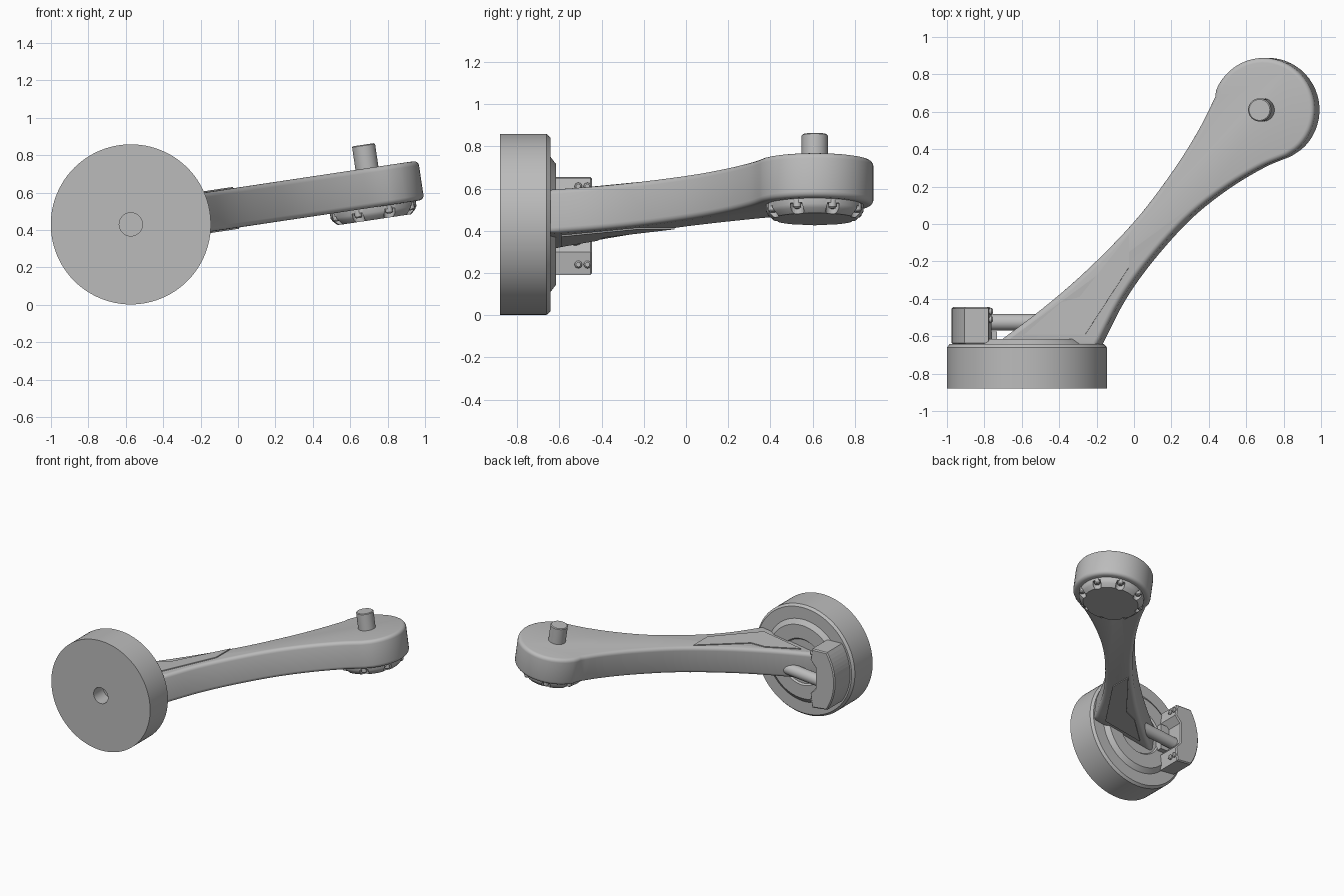
import bpy, bmesh
from math import radians, pi, sin, cos
from mathutils import Matrix, Vector

if "Cube" in bpy.data.objects:
    bpy.data.objects.remove(bpy.data.objects["Cube"])

grey = bpy.data.materials.new("plain grey")
grey.use_nodes = True
grey.diffuse_color = (0.5, 0.5, 0.5, 1)
grey.node_tree.nodes["Principled BSDF"].inputs["Base Color"].default_value = (0.5, 0.5, 0.5, 1)

# Arm frame: tilted up towards the far end.  Hub frame: local z runs along +y.
ARM = Matrix.Translation((0, 0, 0.52)) @ Matrix.Rotation(radians(-8.5), 4, 'Y')
HUB = Matrix.Translation((-0.573, 0, 0.43)) @ Matrix.Rotation(radians(-90), 4, 'X')
HALF = 0.106          # half the arm thickness
HEAD = Vector((0.713, 0.61, 0))
HEAD_R = 0.278


def finish(name, bm, matrix):
    bmesh.ops.recalc_face_normals(bm, faces=bm.faces)
    mesh = bpy.data.meshes.new(name)
    bm.to_mesh(mesh)
    bm.free()
    mesh.materials.append(grey)
    ob = bpy.data.objects.new(name, mesh)
    ob.matrix_world = matrix
    bpy.context.collection.objects.link(ob)
    return ob


def smooth(ob, angle=30):
    bpy.ops.object.select_all(action='DESELECT')
    ob.select_set(True)
    bpy.context.view_layer.objects.active = ob
    bpy.ops.object.shade_smooth_by_angle(angle=radians(angle))


def prism(name, points, low, high, matrix, bevel=0, segments=1):
    """Extrude an outline along local z, optionally rounding its rims."""
    bm = bmesh.new()
    base = bm.faces.new([bm.verts.new((x, y, low)) for x, y in points])
    ext = bmesh.ops.extrude_face_region(bm, geom=[base])
    bmesh.ops.translate(bm, vec=(0, 0, high - low),
                        verts=[v for v in ext["geom"] if isinstance(v, bmesh.types.BMVert)])
    if bevel:
        rims = [e for e in bm.edges if abs(e.verts[0].co.z - e.verts[1].co.z) < 1e-5]
        bmesh.ops.bevel(bm, geom=rims, offset=bevel, segments=segments,
                        profile=0.5, affect='EDGES')
    return finish(name, bm, matrix)


def lathe(name, profile, matrix, sides=64):
    """Turn (radius, height) points round local z; the ends are capped."""
    bm = bmesh.new()
    rings = [[bm.verts.new((r * cos(2 * pi * i / sides), r * sin(2 * pi * i / sides), h))
              for i in range(sides)] for r, h in profile]
    for a, b in zip(rings, rings[1:]):
        for i in range(sides):
            j = (i + 1) % sides
            bm.faces.new((a[i], a[j], b[j], b[i]))
    bm.faces.new(rings[0])
    bm.faces.new(rings[-1])
    ob = finish(name, bm, matrix)
    smooth(ob)
    return ob


def curve_through(points, steps=5):
    """Smooth open curve through a few points."""
    p = [Vector(q) for q in points]
    p = [2 * p[0] - p[1]] + p + [2 * p[-1] - p[-2]]
    out = []
    for a, b, c, d in zip(p, p[1:], p[2:], p[3:]):
        for k in range(steps):
            t = k / steps
            out.append(0.5 * (2 * b + (c - a) * t + (2 * a - 5 * b + 4 * c - d) * t * t
                              + (3 * b - a - 3 * c + d) * t ** 3))
    return out + [p[-2]]


# Wheel drum with front bore, stepped back and shallow central recess
lathe("wheel_drum", [(0.062, -0.76), (0.062, -0.88), (0.428, -0.88), (0.428, -0.66),
                     (0.412, -0.642), (0.32, -0.642), (0.285, -0.615), (0.18, -0.615),
                     (0.17, -0.627)], HUB, 96)

# Arm: waisted outline ending in a round head
left_side = curve_through([(-0.76, -0.66), (-0.48, -0.45), (-0.235, -0.24),
                           (0.02, 0.02), (0.22, 0.28), (0.36, 0.5), (0.452, 0.68)])
right_side = curve_through([(0.84, 0.363), (0.69, 0.3), (0.49, 0.18), (0.29, 0.02),
                            (0.09, -0.2), (-0.06, -0.41), (-0.19, -0.66)])
start, end, steps = radians(158), radians(-57), 32
head_arc = [(HEAD.x + HEAD_R * cos(start + (end - start) * i / steps),
             HEAD.y + HEAD_R * sin(start + (end - start) * i / steps))
            for i in range(steps)]
outline = [tuple(v) for v in left_side] + head_arc + [tuple(v) for v in right_side]
smooth(prism("swing_arm", outline, -HALF, HALF, ARM, 0.026, 4), 35)

# Thin raised panels on both faces of the arm
panel = [(-0.575, -0.59), (-0.247, -0.59), (-0.01, -0.23), (-0.01, -0.055),
         (-0.277, -0.39), (-0.378, -0.42)]
for name, low, high in (("upper_panel", HALF - 0.002, HALF + 0.007),
                        ("lower_panel", -HALF - 0.007, -HALF + 0.002)):
    prism(name, panel, low, high, ARM)

# Pivot pin on top of the head
HEAD_FRAME = ARM @ Matrix.Translation(HEAD)
lathe("pivot_pin", [(0.062, 0.09), (0.062, 0.228), (0.056, 0.233)], HEAD_FRAME, 40)

# Tapered cap under the head, with eight pockets cut in its rim for bolts
cap = lathe("bearing_cap", [(0.232, -0.09), (0.232, -0.132), (0.222, -0.15), (0.198, -0.172)],
            HEAD_FRAME, 64)
bm = bmesh.new()
spots = []
for i in range(8):
    a = radians(22.5 + 45 * i)
    spots.append(Matrix.Translation((0.218 * cos(a), 0.218 * sin(a), 0)))
    bmesh.ops.create_cone(bm, cap_ends=True, segments=20, radius1=0.032, radius2=0.032,
                          depth=0.1, matrix=spots[-1] @ Matrix.Translation((0, 0, -0.175)))
cutter = finish("pocket_cutter", bm, HEAD_FRAME)
cutter.hide_render = True
cutter.hide_set(True)
cut = cap.modifiers.new("pockets", 'BOOLEAN')
cut.operation = 'DIFFERENCE'
cut.object = cutter
for i, spot in enumerate(spots):
    lathe(f"cap_bolt_{i + 1}", [(0.019, -0.11), (0.019, -0.144), (0.013, -0.151)],
          HEAD_FRAME @ spot, 16)

# Brake caliper: outer side follows the drum, inner side is angled
outer = [(-0.402 * cos(radians(t)), 0.402 * sin(radians(t))) for t in range(-34, 35, 4)]
inner = [(-0.205, 0.24), (-0.19, 0.13), (-0.235, 0.08), (-0.235, -0.08),
         (-0.19, -0.13), (-0.205, -0.22)]
prism("brake_caliper", outer + inner, -0.645, -0.445, HUB, 0.008)
prism("caliper_bracket", [(-0.24, -0.1), (-0.16, -0.1), (-0.16, 0.1), (-0.24, 0.1)],
      -0.63, -0.575, HUB)

# Pairs of bolts on the inner side of the caliper
for i, (y, z) in enumerate([(y, z) for z in (0.24, 0.61) for y in (-0.51, -0.467)]):
    lathe(f"caliper_bolt_{i + 1}", [(0.018, -0.03), (0.018, 0.008), (0.011, 0.016)],
          Matrix.Translation((-0.77, y, z)) @ Matrix.Rotation(radians(90), 4, 'Y'), 16)

# Rod joining the caliper to the arm
ROD = (Matrix.Translation((-0.65, -0.525, 0.387)) @ Matrix.Rotation(radians(-5), 4, 'Y')
       @ Matrix.Rotation(radians(90), 4, 'Y'))
lathe("caliper_rod", [(0.044, -0.18), (0.044, 0.2)], ROD, 32)
